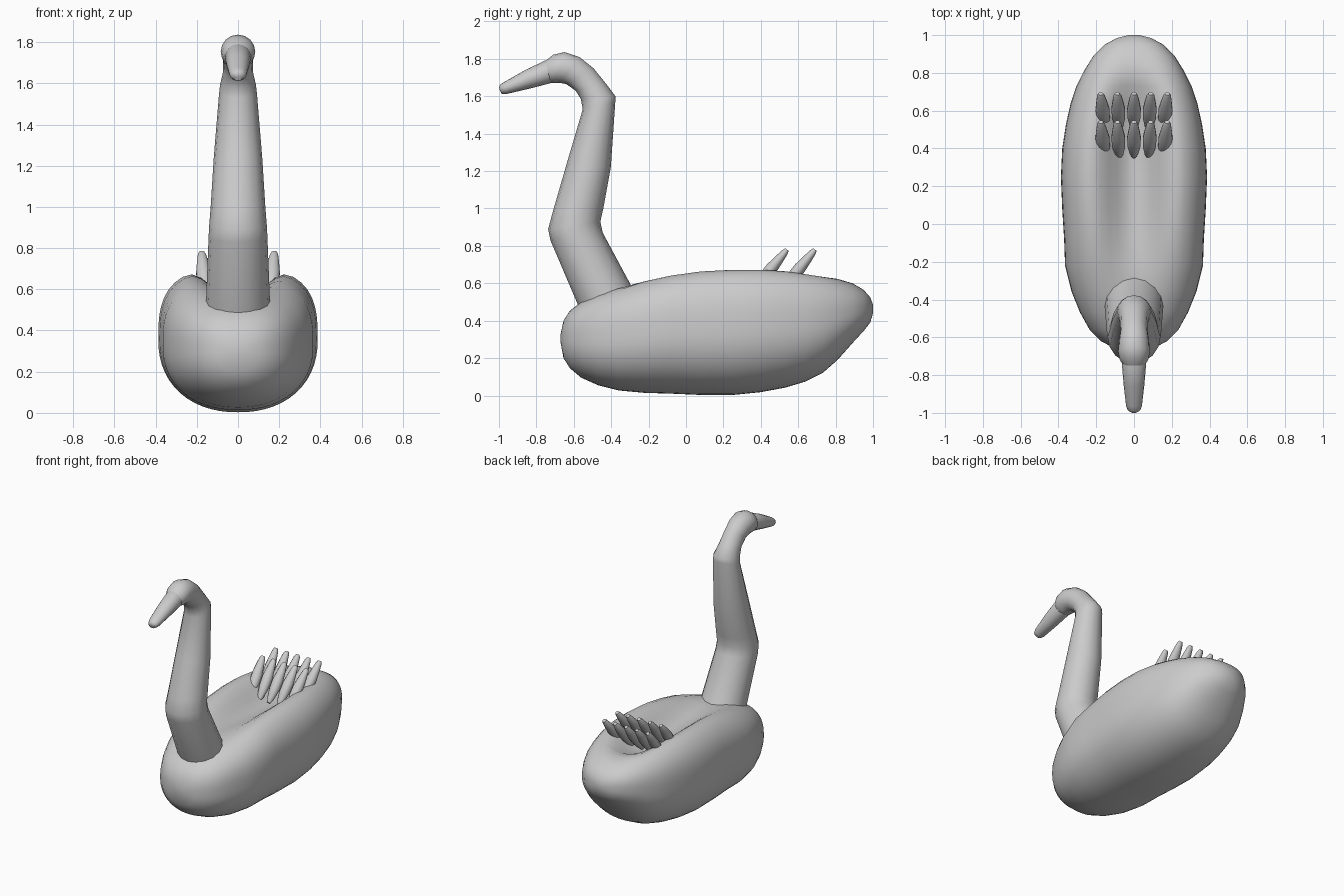
import bpy, math


def loft(name, rings, caps=True):
    """Skin a list of equal-length vertex rings into a smooth closed object."""
    n = len(rings[0])
    verts = [v for r in rings for v in r]
    faces = []
    for i in range(len(rings) - 1):
        for j in range(n):
            k = (j + 1) % n
            faces.append((i * n + j, i * n + k, (i + 1) * n + k, (i + 1) * n + j))
    faces.append(tuple(reversed(range(n))))
    faces.append(tuple(range(len(verts) - n, len(verts))))
    me = bpy.data.meshes.new(name)
    me.from_pydata(verts, [], faces)
    me.update()
    ob = bpy.data.objects.new(name, me)
    bpy.context.collection.objects.link(ob)
    bpy.context.view_layer.objects.active = ob
    ob.select_set(True)
    bpy.ops.object.mode_set(mode='EDIT')
    bpy.ops.mesh.select_all(action='SELECT')
    bpy.ops.mesh.normals_make_consistent(inside=False)
    bpy.ops.object.mode_set(mode='OBJECT')
    bpy.ops.object.shade_smooth_by_angle(angle=math.radians(50))
    ob.select_set(False)
    return ob


def ring(front, back, rx, x=0, n=16):
    """Ellipse whose front and back points lie in the yz plane, half width rx."""
    out = []
    for i in range(n):
        a = 2 * math.pi * i / n
        t = (1 - math.cos(a)) / 2
        out.append((x + rx * math.sin(a),
                    front[0] + (back[0] - front[0]) * t,
                    front[1] + (back[1] - front[1]) * t))
    return out


def body_ring(y, bottom, top, w, dip, n=56):
    """Boxy-topped oval section with a hollow along the back."""
    zc, h = (bottom + top) / 2, (top - bottom) / 2
    out = []
    for i in range(n):
        a = 2 * math.pi * i / n
        c, s = math.cos(a), math.sin(a)
        e = 2.2 + (0.8 * min(1, w / 0.3) if s > 0 else 0)
        r = (abs(c) ** e + abs(s) ** e) ** (-1 / e)
        x, z = w * r * c, zc + h * r * s
        if s > 0 and abs(x) < 0.68 * w:
            z -= dip * (1 + math.cos(math.pi * x / (0.68 * w))) / 2
        out.append((x, y, z))
    return out


# Body: y, bottom, top, half width, hollow depth
stations = [
    (-0.67, 0.28, 0.33, 0.04, 0), (-0.655, 0.20, 0.40, 0.11, 0),
    (-0.62, 0.145, 0.455, 0.175, 0), (-0.56, 0.095, 0.50, 0.235, 0),
    (-0.47, 0.055, 0.545, 0.285, 0), (-0.36, 0.027, 0.585, 0.33, 0.015),
    (-0.22, 0.014, 0.635, 0.365, 0.06), (-0.08, 0.01, 0.67, 0.37, 0.11),
    (0.08, 0.003, 0.695, 0.38, 0.145), (0.25, 0.003, 0.705, 0.387, 0.165),
    (0.40, 0.018, 0.705, 0.38, 0.17), (0.53, 0.042, 0.695, 0.36, 0.155),
    (0.64, 0.075, 0.675, 0.335, 0.11), (0.73, 0.12, 0.655, 0.305, 0.05),
    (0.81, 0.19, 0.632, 0.265, 0.01), (0.89, 0.28, 0.60, 0.215, 0),
    (0.95, 0.345, 0.565, 0.155, 0), (0.985, 0.39, 0.525, 0.09, 0),
    (1.0, 0.44, 0.485, 0.03, 0)]
loft("body", [body_ring(*s) for s in stations])

# Neck and head
neck = [
    ((-0.54, 0.39), (-0.25, 0.50), 0.16), ((-0.58, 0.49), (-0.30, 0.60), 0.155),
    ((-0.725, 0.83), (-0.445, 0.87), 0.143), ((-0.737, 0.89), (-0.458, 0.93), 0.14),
    ((-0.71, 0.99), (-0.442, 1.00), 0.133), ((-0.635, 1.25), (-0.402, 1.22), 0.118),
    ((-0.552, 1.53), (-0.378, 1.57), 0.092), ((-0.562, 1.585), (-0.377, 1.60), 0.087),
    ((-0.59, 1.63), (-0.43, 1.67), 0.074), ((-0.64, 1.665), (-0.495, 1.75), 0.072),
    ((-0.675, 1.672), (-0.57, 1.81), 0.08), ((-0.70, 1.672), (-0.65, 1.836), 0.084),
    ((-0.725, 1.672), (-0.71, 1.822), 0.076), ((-0.735, 1.68), (-0.75, 1.79), 0.06)]
loft("neck_and_head", [ring(*r) for r in neck])

# Beak
beak = [
    ((-0.70, 1.68), (-0.70, 1.79), 0.055), ((-0.73, 1.668), (-0.755, 1.79), 0.064),
    ((-0.84, 1.64), (-0.86, 1.74), 0.055), ((-0.96, 1.612), (-0.965, 1.68), 0.042),
    ((-0.985, 1.613), (-0.99, 1.665), 0.032), ((-0.995, 1.63), (-1.0, 1.65), 0.015)]
loft("beak", [ring(*r) for r in beak])

# Tail feathers: two rows of five upswept spindles
profile = [(-0.12, 0.012), (0, 0.024), (0.25, 0.036), (0.5, 0.038),
           (0.75, 0.029), (0.93, 0.021), (1.0, 0.013)]
dy, dz = 0.165, 0.20
length = math.hypot(dy, dz)
ny, nz = -dz / length, dy / length
for row, y0 in enumerate((0.375, 0.525)):
    for col in range(-2, 3):
        rings = []
        for t, r in profile:
            y, z = y0 + dy * t, 0.58 + dz * t
            q = r * 0.85
            rings.append(ring((y + ny * q, z + nz * q), (y - ny * q, z - nz * q),
                              r, col * (0.079 + 0.009 * t), 10))
        loft(f"tail_feather_{row + 1}_{col + 3}", rings)
